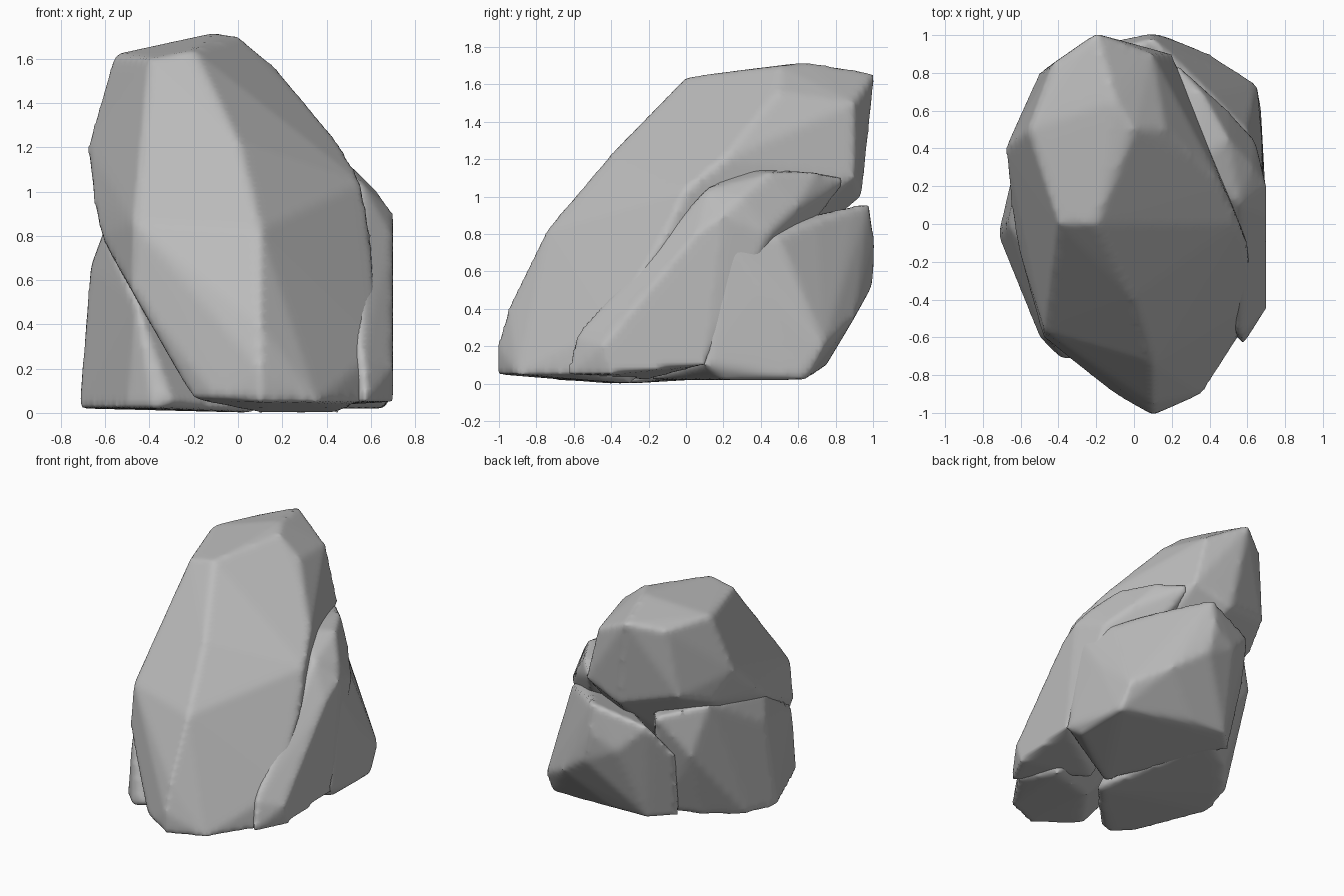
import bpy
import bmesh

default_cube = bpy.data.objects.get("Cube")
if default_cube:
    bpy.data.objects.remove(default_cube, do_unlink=True)

# One plain stone colour
stone = bpy.data.materials.new("stone_grey")
stone.use_nodes = True
stone_colour = (0.5, 0.5, 0.5, 1)
stone.diffuse_color = stone_colour
stone.node_tree.nodes["Principled BSDF"].inputs["Base Color"].default_value = stone_colour


def boulder(name, corners):
    """Convex block spanned by its corners, with worn, rounded edges."""
    bm = bmesh.new()
    for corner in corners:
        bm.verts.new(corner)
    hull = bmesh.ops.convex_hull(bm, input=bm.verts[:])
    spare = {v for key in ("geom_interior", "geom_unused") for v in hull[key]
             if isinstance(v, bmesh.types.BMVert)}
    bmesh.ops.delete(bm, geom=list(spare), context="VERTS")
    bmesh.ops.recalc_face_normals(bm, faces=bm.faces[:])
    mesh = bpy.data.meshes.new(name)
    bm.to_mesh(mesh)
    bm.free()
    mesh.materials.append(stone)
    rock = bpy.data.objects.new(name, mesh)
    bpy.context.collection.objects.link(rock)

    # Even out the surface, then wear down its edges
    remesh = rock.modifiers.new("even_surface", "REMESH")
    remesh.mode = "VOXEL"
    remesh.voxel_size = 0.025
    remesh.use_smooth_shade = True
    worn = rock.modifiers.new("worn_edges", "SMOOTH")
    worn.factor = 0.5
    worn.iterations = 4


# Large leaning slab
crown = [(-.4, 0, 1.6), (-.2, 0, 1.64), (0, .5, 1.7), (-.1, .65, 1.72),
         (-.2, 1.01, 1.66), (-.43, .85, 1.6), (-.56, .5, 1.62), (.17, .5, 1.56)]
front_ridge = [(0, -.4, 1.23), (.1, -.74, .83), (.1, -.95, .4), (.1, -1.01, .2)]
left_flank = [(-.4, -.2, 1.3), (-.2, -.65, .8), (-.47, -.57, .86),
              (-.68, .4, 1.2), (-.65, .1, .95), (-.6, .55, 1), (-.5, .8, 1.1),
              (-.62, -.1, .8), (-.48, -.6, .55)]
right_flank = [(.3, .35, 1.4), (.47, .2, 1.2), (.56, 0, 1.04), (.6, -.1, .8),
               (.65, -.4, .3), (.1, .9, 1.5), (.2, .9, 1.1), (-.1, .94, 1)]
foot = [(.1, -1.01, .05), (.36, -.9, .05), (.55, -.6, .05), (-.1, -.9, .06),
        (-.2, -.8, .06), (.1, -.4, 0), (.45, -.3, 0)]
boulder("leaning_slab", crown + front_ridge + left_flank + right_flank + foot)

# Low block on the left
block_foot = [(-.72, -.06, .02), (-.66, .2, .03), (-.5, -.6, .02), (-.38, -.72, .02),
              (-.3, -.72, .05), (-.45, .45, .07), (-.2, .6, .1), (.1, -.3, 0)]
block_top = [(-.67, 0, .65), (-.6, -.1, .84), (-.46, -.6, .5), (-.5, .65, .6),
             (-.55, .5, .95), (-.3, .8, .9), (0, .4, .8)]
boulder("left_block", block_foot + block_top)

# Wedge at the back, widest at its foot and overhanging behind
wedge_foot = [(.67, .64, .02), (.65, .74, .2), (.7, .1, .1), (.65, .2, .02),
              (.1, -.2, .02), (.1, .75, .1), (-.2, .75, .1), (-.35, .6, .1)]
wedge_top = [(.4, .9, .35), (.15, 1, .53), (.1, 1.01, .75), (.1, .98, .97),
             (.2, .9, .92), (.4, .7, .87), (.6, .5, .78), (.68, .4, .5),
             (.68, .2, .8), (-.3, .88, .85), (-.1, .97, .65), (-.4, .7, .6)]
boulder("back_wedge", wedge_foot + wedge_top)

# Shoulder bulging out between the slab and the wedge
shoulder_foot = [(.7, -.45, .2), (.7, -.4, .05), (.58, -.64, .05), (.56, -.6, .25),
                 (.7, .1, .1), (.2, -.2, .02)]
shoulder_top = [(.7, .05, .8), (.7, .2, .9), (.63, .3, 1), (.56, .1, 1.04),
                (.5, .45, 1.13), (.36, .7, 1.13), (.2, .87, 1.1), (.3, .3, 1.15),
                (.64, .45, .8), (.5, .6, .95)]
boulder("right_shoulder", shoulder_foot + shoulder_top)
